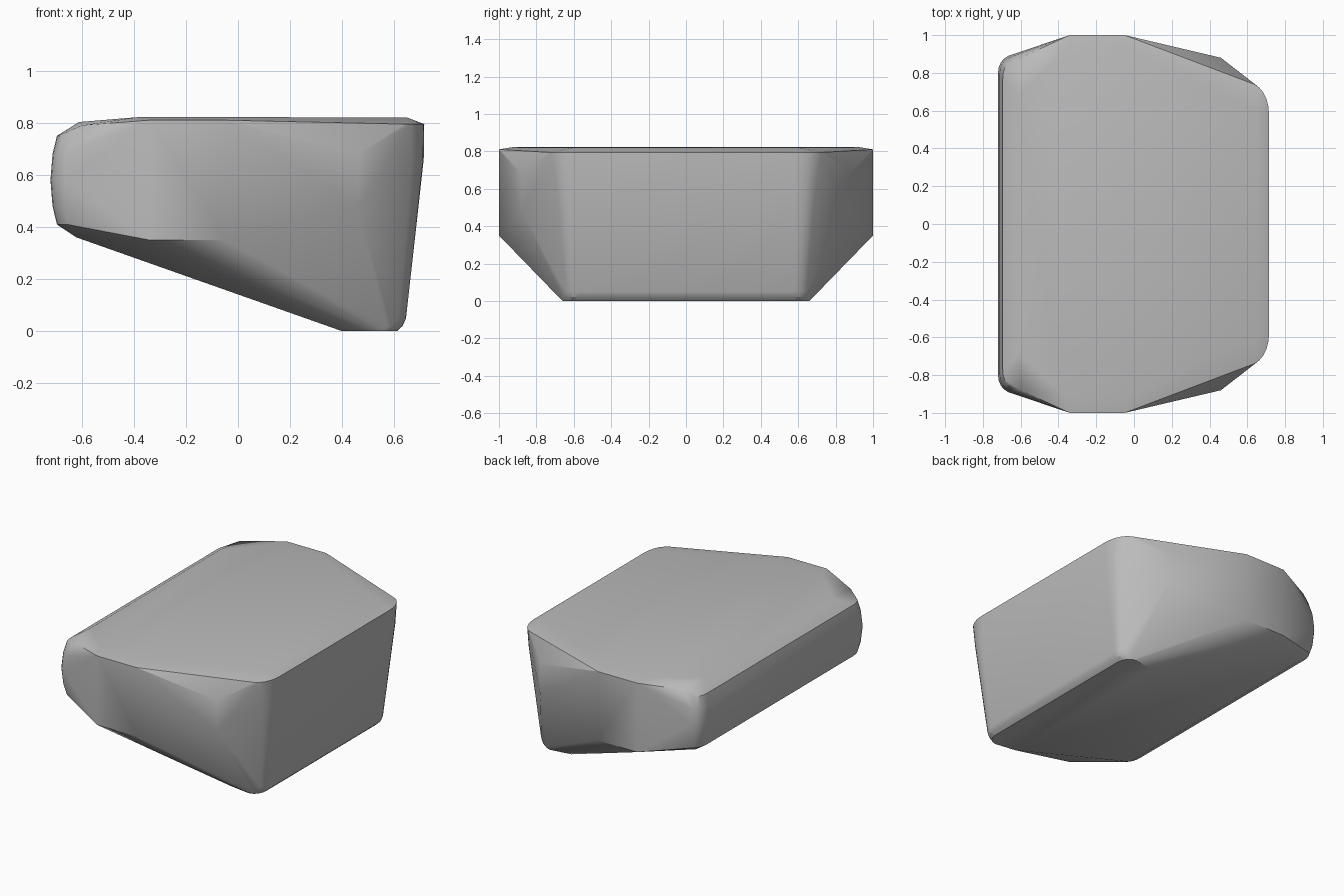
import bpy
import bmesh
import math

cube = bpy.data.objects.get("Cube")
if cube:
    bpy.data.objects.remove(cube, do_unlink=True)

stone = bpy.data.materials.new("stone_grey")
stone.use_nodes = True
grey = (0.5, 0.5, 0.5, 1)
stone.diffuse_color = grey
stone.node_tree.nodes["Principled BSDF"].inputs["Base Color"].default_value = grey

points = []


def corner(start, end, z, steps=6):
    """Quarter ellipse from a point on the end face to one on the side face."""
    (x0, y0), (x1, y1) = start, end
    for i in range(steps + 1):
        a = math.radians(90 * i / steps)
        points.append((x1 + (x0 - x1) * math.cos(a), y0 + (y1 - y0) * math.sin(a), z))


# Tall end: rounded upright corners, top rim to foot
corner((0.715, 0.58), (0.61, 0.745), 0.795)
corner((0.713, 0.58), (0.62, 0.72), 0.66)
corner((0.645, 0.58), (0.55, 0.67), 0.05)
corner((0.632, 0.58), (0.55, 0.665), 0.02)
corner((0.61, 0.57), (0.54, 0.66), 0.0)

# Low end: bulging profile with rounded upright corners
for x, y, z in [(-0.695, 0.77, 0.41), (-0.712, 0.79, 0.48), (-0.72, 0.8, 0.58),
                (-0.712, 0.79, 0.68), (-0.695, 0.77, 0.75)]:
    corner((x, y), (-0.64, y + 0.095), z, 5)

# Flat side panel and the chipped ridge beside it
points += [(x, 1.0, z) for x in (-0.34, -0.05) for z in (0.35, 0.81)]
points += [(0.46, 0.88, 0.48), (0.46, 0.88, 0.68)]

# Top plate and sloping underside
points += [(0.65, 0.6, 0.82), (-0.05, 0.93, 0.822), (-0.38, 0.9, 0.822),
           (-0.61, 0.68, 0.803), (-0.6, 0.88, 0.79),
           (0.4, 0.64, 0.0), (-0.62, 0.78, 0.36)]

# Mirror front to back and wrap into one convex block
bm = bmesh.new()
for x, y, z in points:
    for side in (1, -1):
        bm.verts.new((x, y * side, z))
hull = bmesh.ops.convex_hull(bm, input=bm.verts)
loose = [v for v in bm.verts if not v.link_faces]
bmesh.ops.delete(bm, geom=loose, context='VERTS')
bmesh.ops.dissolve_limit(bm, angle_limit=math.radians(1), verts=bm.verts, edges=bm.edges)
bmesh.ops.recalc_face_normals(bm, faces=bm.faces)

mesh = bpy.data.meshes.new("stone_block")
bm.to_mesh(mesh)
bm.free()
mesh.materials.append(stone)
block = bpy.data.objects.new("stone_block", mesh)
bpy.context.collection.objects.link(block)

# Soft rounded corners, crisp facets
bpy.ops.object.select_all(action='DESELECT')
block.select_set(True)
bpy.context.view_layer.objects.active = block
bpy.ops.object.shade_smooth_by_angle(angle=math.radians(25))
